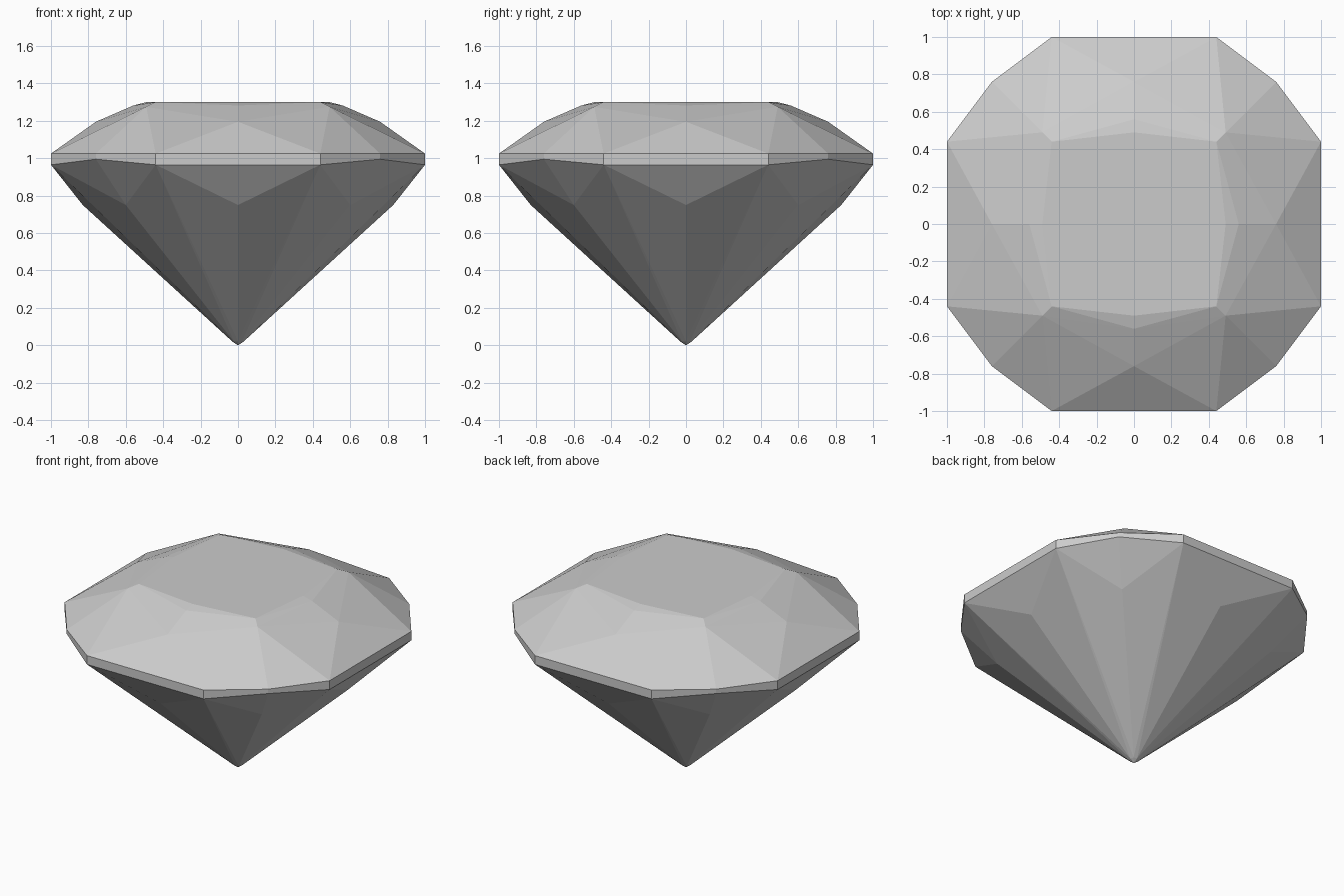
import bpy
import bmesh
from math import radians
from mathutils import Matrix

cube = bpy.data.objects.get("Cube")
if cube:
    bpy.data.objects.remove(cube, do_unlink=True)

stone = bpy.data.materials.new("pale_grey_stone")
stone.use_nodes = True
colour = (0.6, 0.6, 0.6, 1)
stone.diffuse_color = colour
stone.node_tree.nodes["Principled BSDF"].inputs["Base Color"].default_value = colour

# Facet corners of one quarter of the cut, from the table down to the tip
table = [(0.44, -0.44, 1.3), (0, -0.49, 1.3)]
crown = [(0.49, -0.49, 1.275), (0, -0.56, 1.282), (0, -0.76, 1.195)]
girdle = [(x, -1, z) for x in (-0.44, 0.44) for z in (0.965, 1.025)]
girdle += [(0.76, -0.76, 0.995), (0.76, -0.76, 1.025)]
pavilion = [(0, -0.83, 0.75), (0.6, -0.6, 0.75)]
culet = [(0, -0.03, 0.02), (0.022, -0.022, 0.02)]

# Repeat the quarter around z and stretch the flat facets over all corners
bm = bmesh.new()
for quarter in range(4):
    turn = Matrix.Rotation(radians(90 * quarter), 3, "Z")
    for co in table + crown + girdle + pavilion + culet:
        v = bm.verts.new(co)
        v.co = turn @ v.co
bm.verts.new((0, 0, 0))
bmesh.ops.remove_doubles(bm, verts=bm.verts, dist=0.001)
bmesh.ops.convex_hull(bm, input=bm.verts)
bmesh.ops.delete(bm, geom=[v for v in bm.verts if not v.link_faces], context="VERTS")
bmesh.ops.dissolve_limit(bm, angle_limit=radians(0.3), verts=bm.verts, edges=bm.edges)
bmesh.ops.recalc_face_normals(bm, faces=bm.faces)

mesh = bpy.data.meshes.new("cut_gem")
bm.to_mesh(mesh)
bm.free()
mesh.materials.append(stone)
gem = bpy.data.objects.new("cut_gem", mesh)
bpy.context.collection.objects.link(gem)
